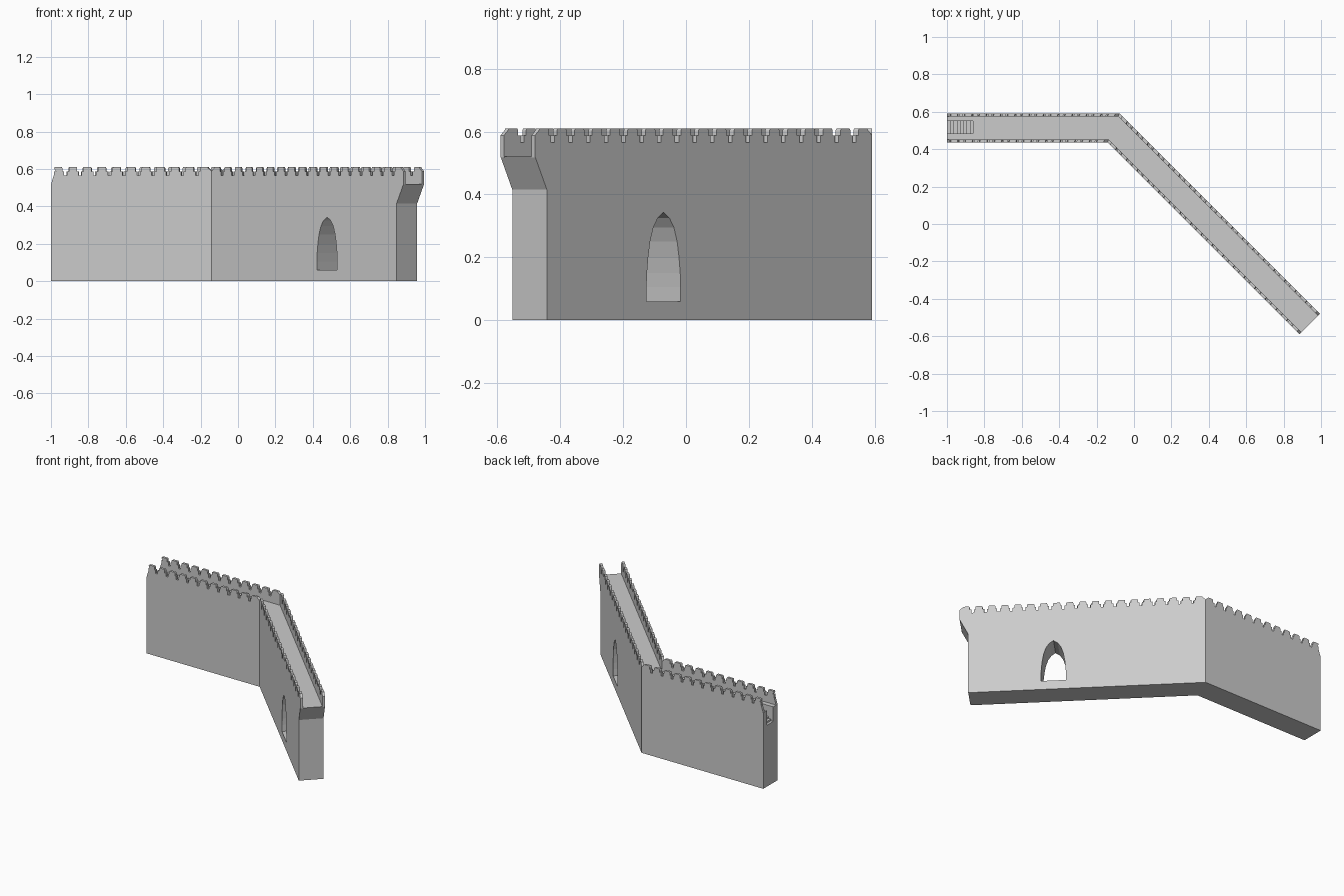
import bpy, bmesh, math
from mathutils import Vector

if "Cube" in bpy.data.objects:
    bpy.data.objects.remove(bpy.data.objects["Cube"])

stone = bpy.data.materials.new("light_grey_stone")
stone.diffuse_color = (0.6, 0.6, 0.6, 1)
stone.use_nodes = True
stone.node_tree.nodes["Principled BSDF"].inputs["Base Color"].default_value = stone.diffuse_color

# Plan of the bent wall: front line and back line (left end, bend, right end)
FRONT = [Vector((-1, 0.437)), Vector((-0.142, 0.437)), Vector((0.885, -0.59))]
BACK = [Vector((-1, 0.592)), Vector((-0.078, 0.592)), Vector((0.995, -0.48))]
DIAG = Vector((1, -1)).normalized()      # along the diagonal run
ACROSS = Vector((1, 1)).normalized()     # through the diagonal run
FLOOR, SILL, STEP, TOP = 0.52, 0.565, 0.588, 0.61


def finish(name, bm):
    bmesh.ops.recalc_face_normals(bm, faces=bm.faces)
    me = bpy.data.meshes.new(name)
    bm.to_mesh(me)
    bm.free()
    me.materials.append(stone)
    ob = bpy.data.objects.new(name, me)
    bpy.context.collection.objects.link(ob)
    return ob


def loft(name, rings, cap=True):
    """Join equal closed rings of points into a solid."""
    bm = bmesh.new()
    vs = [[bm.verts.new(p) for p in r] for r in rings]
    n = len(rings[0])
    for a, b in zip(vs, vs[1:]):
        for i in range(n):
            j = (i + 1) % n
            bm.faces.new((a[i], a[j], b[j], b[i]))
    bm.faces.new(vs[0])
    bm.faces.new(vs[-1])
    return finish(name, bm)


# Wall body, with the right end leaning out below the walkway
def plan(z, shrink):
    pts = FRONT[:2] + [FRONT[2] - DIAG * shrink, BACK[2] - DIAG * shrink] + [BACK[1], BACK[0]]
    return [(p.x, p.y, z) for p in pts]


wall = loft("wall_body", [plan(0, 0.053), plan(0.415, 0.053), plan(FLOOR, 0)])


def cut(target, cutter):
    cutter.hide_render = True
    m = target.modifiers.new("cut", 'BOOLEAN')
    m.operation = 'DIFFERENCE'
    m.solver = 'EXACT'
    m.object = cutter
    bpy.context.view_layer.objects.active = target
    bpy.ops.object.modifier_apply(modifier=m.name)
    bpy.data.objects.remove(cutter)


# Pointed archway through the diagonal run
half = 0.077
right = [(half, 0.06), (half, 0.105), (half * 0.97, 0.15), (half * 0.9, 0.2),
         (half * 0.79, 0.25), (half * 0.6, 0.295), (half * 0.34, 0.325)]
arch = right + [(0, 0.343)] + [(-s, z) for s, z in reversed(right)]
centre = Vector((0.476, -0.181))


def arch_ring(depth):
    c = centre + ACROSS * depth
    return [(c.x + DIAG.x * s, c.y + DIAG.y * s, z) for s, z in arch]


cut(wall, loft("archway_cutter", [arch_ring(-0.03), arch_ring(0.19)]))

# Stairs sunk into the left end of the walkway
N, RUN, DROP = 8, 0.14, 0.1
prof = [(-1.05, FLOOR + 0.05), (-1 + RUN, FLOOR + 0.05)]
for i in range(N):
    x = -1 + RUN * (1 - i / N)
    z = FLOOR - DROP * (i + 1) / N
    prof += [(x, z), (-1.05 if i == N - 1 else x - RUN / N, z)]
cut(wall, loft("stairs_cutter", [[(x, y, z) for x, z in prof] for y in (0.485, 0.55)]))


# Parapets: a stepped battlement outline given thickness, mitred at the bend
def parapet(name, outer, inner, count, open_start):
    p = 1 / count
    low = 0.017 if open_start else 0
    pts = [(0, FLOOR - 0.002), (low, SILL if open_start else STEP)]
    for k in range(count):
        a, b = k * p, (k + 1) * p
        l = a + 0.1 * p
        r = b - 0.1 * p
        if k or open_start:
            l = max(l, low + 0.002)
            pts += [(l, SILL), (l, STEP), (l + 0.12 * p, STEP)]
        pts += [(a + 0.22 * p, TOP - 0.006), (a + 0.27 * p, TOP),
                (b - 0.27 * p, TOP), (b - 0.22 * p, TOP - 0.006)]
        if k < count - 1:
            pts += [(b - 0.22 * p, STEP), (r, STEP), (r, SILL)]
    pts += [(1, STEP), (1, FLOOR - 0.002)]
    rings = []
    for a, b in (outer, inner):
        rings.append([(*(a.lerp(b, t)), z) for t, z in pts])
    return loft(name, rings)


T = 0.016
M = T * math.tan(math.pi / 8)
front_in = [FRONT[0] + Vector((0, T)), FRONT[1] + Vector((M, T)), FRONT[2] + ACROSS * T]
back_in = [BACK[0] - Vector((0, T)), BACK[1] - Vector((M, T)), BACK[2] - ACROSS * T]
for side, out, inn, counts in (("front", FRONT, front_in, (11, 18)),
                               ("back", BACK, back_in, (12, 19))):
    for i, run in enumerate(("straight", "diagonal")):
        parapet(f"{side}_{run}_parapet", out[i:i + 2], inn[i:i + 2], counts[i], i == 0)
